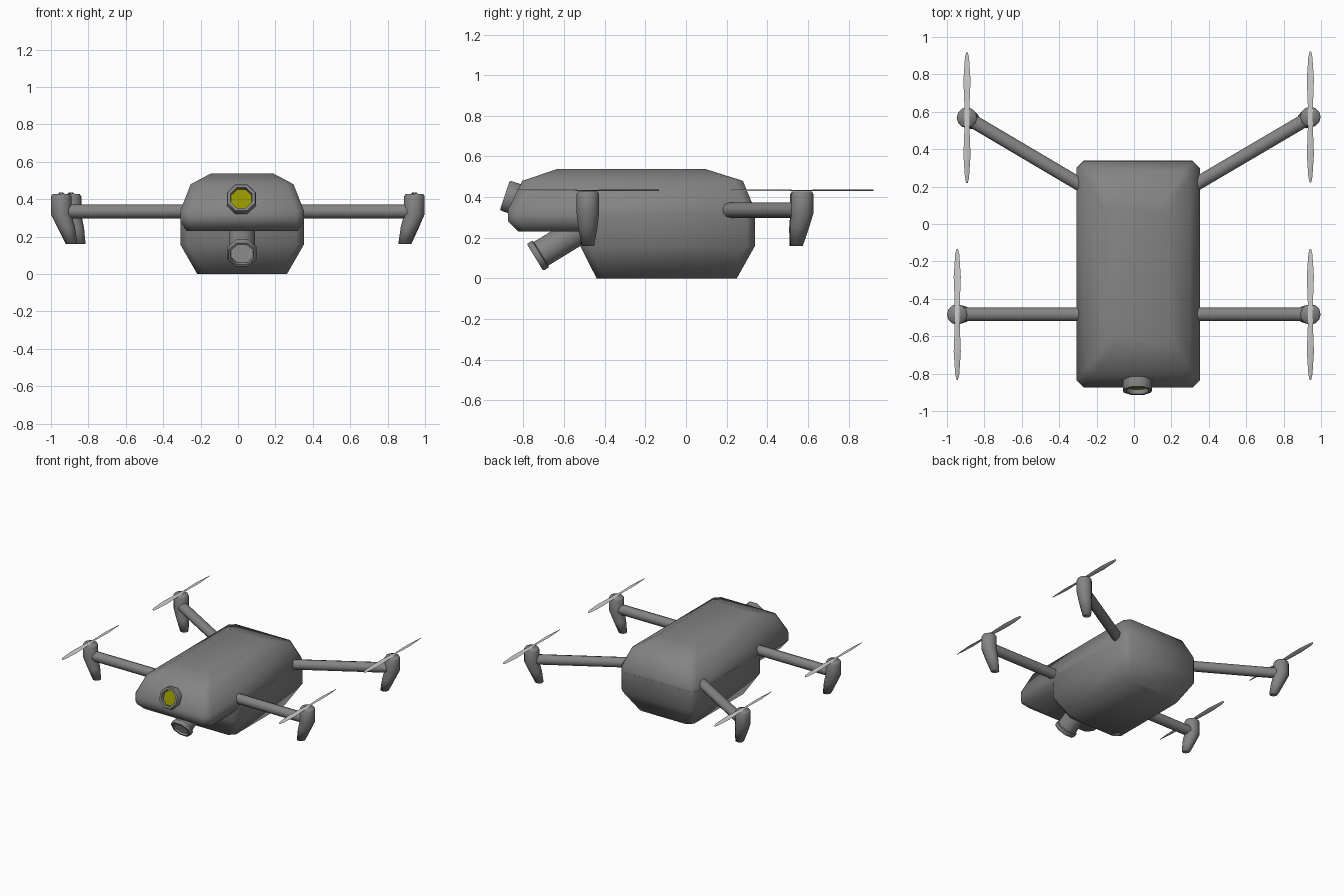
import bpy, bmesh
from math import cos, sin, pi, radians
from mathutils import Vector

if "Cube" in bpy.data.objects:
    bpy.data.objects.remove(bpy.data.objects["Cube"])

CX = 0.022  # body centre line


def material(name, rgb):
    m = bpy.data.materials.new(name)
    m.diffuse_color = (*rgb, 1)
    m.use_nodes = True
    m.node_tree.nodes["Principled BSDF"].inputs["Base Color"].default_value = m.diffuse_color
    return m


DARK = material("dark_shell", (0.23, 0.23, 0.23))
YELLOW = material("yellow_glass", (0.3, 0.3, 0.0))


def loft(name, rings, angle=70, mat=DARK):
    """Skin a stack of equal-length point rings and cap both ends."""
    bm = bmesh.new()
    vs = [[bm.verts.new(p) for p in r] for r in rings]
    n = len(vs[0])
    for a, b in zip(vs, vs[1:]):
        for i in range(n):
            j = (i + 1) % n
            bm.faces.new((a[i], a[j], b[j], b[i]))
    bm.faces.new(vs[0][::-1])
    bm.faces.new(vs[-1])
    bmesh.ops.recalc_face_normals(bm, faces=bm.faces)
    me = bpy.data.meshes.new(name)
    bm.to_mesh(me)
    bm.free()
    me.shade_smooth()
    me.set_sharp_from_angle(angle=radians(angle))
    if mat:
        me.materials.append(mat)
    ob = bpy.data.objects.new(name, me)
    bpy.context.collection.objects.link(ob)
    return ob


def box_ring(z, hx, y0, y1, c=0.04):
    """Rectangle with cut corners at height z."""
    x0, x1 = CX - hx, CX + hx
    return [(x0 + c, y0, z), (x1 - c, y0, z), (x1, y0 + c, z), (x1, y1 - c, z),
            (x1 - c, y1, z), (x0 + c, y1, z), (x0, y1 - c, z), (x0, y0 + c, z)]


def lathe(name, origin, axis, profile, n=8, angle=50, mat=DARK):
    """Revolve (radius, distance) pairs about an axis through origin."""
    o, d = Vector(origin), Vector(axis).normalized()
    u = d.cross(Vector((0, 0, 1))).normalized()
    v = u.cross(d)
    rings = []
    for r, h in profile:
        ts = [2 * pi * (i + 0.5) / n for i in range(n)]
        rings.append([o + d * h + (u * cos(t) + v * sin(t)) * r for t in ts])
    return loft(name, rings, angle, mat)


# Hull: overhanging upper shell and shorter lower belly
loft("upper_body", [
    box_ring(0.23, 0.297, -0.825, 0.31),
    box_ring(0.28, 0.33, -0.875, 0.338),
    box_ring(0.31, 0.33, -0.875, 0.338),
    box_ring(0.34, 0.33, -0.875, 0.338),
    box_ring(0.48, 0.275, -0.805, 0.28),
    box_ring(0.538, 0.166, -0.635, 0.095)])
loft("lower_body", [
    box_ring(0.0, 0.24, -0.44, 0.25),
    box_ring(0.158, 0.3305, -0.52, 0.3385),
    box_ring(0.31, 0.3305, -0.52, 0.3385)])

# Headlamp in the nose and camera below it
lamp, lamp_dir = (CX - 0.004, -0.892, 0.408), (0, -0.95, 0.316)
lathe("headlamp_housing", lamp, lamp_dir,
      [(0.068, -0.14), (0.068, -0.06), (0.084, -0.055), (0.084, -0.01),
       (0.079, 0), (0.062, 0), (0.058, -0.03)])
lathe("headlamp_lens", lamp, lamp_dir, [(0.059, -0.04), (0.059, -0.025)], mat=YELLOW)
cam, cam_dir = (CX, -0.743, 0.103), (0, -0.85, -0.52)
lathe("camera_tube", cam, cam_dir,
      [(0.074, -0.32), (0.074, -0.035), (0.084, -0.03), (0.084, -0.006),
       (0.079, 0), (0.066, 0), (0.063, -0.025)])
lathe("camera_lens", cam, cam_dir, [(0.064, -0.04), (0.064, -0.015)], mat=None)


def rotor(name, root, tip):
    """Arm from root to tip with a drooping motor pod and a propeller."""
    a, b = Vector((*root, 0.335)), Vector((*tip, 0.335))
    out = (b - a).normalized()
    lathe(name + "_arm", a, out, [(0.038, 0), (0.038, (b - a).length)], n=10)

    # Motor pod, leaning inward along the arm as it narrows
    rings = []
    for z, r, s in [(0.16, 0.031, -0.055), (0.25, 0.047, -0.026),
                    (0.32, 0.055, 0), (0.415, 0.055, 0), (0.428, 0.047, 0)]:
        c = b + out * s
        rings.append([(c.x + r * cos(2 * pi * i / 12), c.y + r * sin(2 * pi * i / 12), z)
                      for i in range(12)])
    loft(name + "_pod", rings, 100)

    # Two-blade propeller, pitched in opposite ways on each side
    half = [(0.35, 0.004), (0.32, 0.011), (0.20, 0.019), (0.07, 0.014)]
    stations = [(-y, w) for y, w in half] + [(0, 0.012)] + half[::-1]
    rings = []
    for y, w in stations:
        k = 0.004 * (y > 0) - 0.004 * (y < 0)
        x, yy, z = b.x, b.y + y, 0.433
        rings.append([(x - w, yy, z - k), (x, yy, z - 0.003),
                      (x + w, yy, z + k), (x, yy, z + 0.003)])
    loft(name + "_propeller", rings, mat=None)


rotor("front_left", (-0.25, -0.483), (-0.945, -0.483))
rotor("front_right", (0.28, -0.483), (0.943, -0.483))
rotor("back_left", (-0.27, 0.20), (-0.893, 0.568))
rotor("back_right", (0.31, 0.20), (0.943, 0.572))
